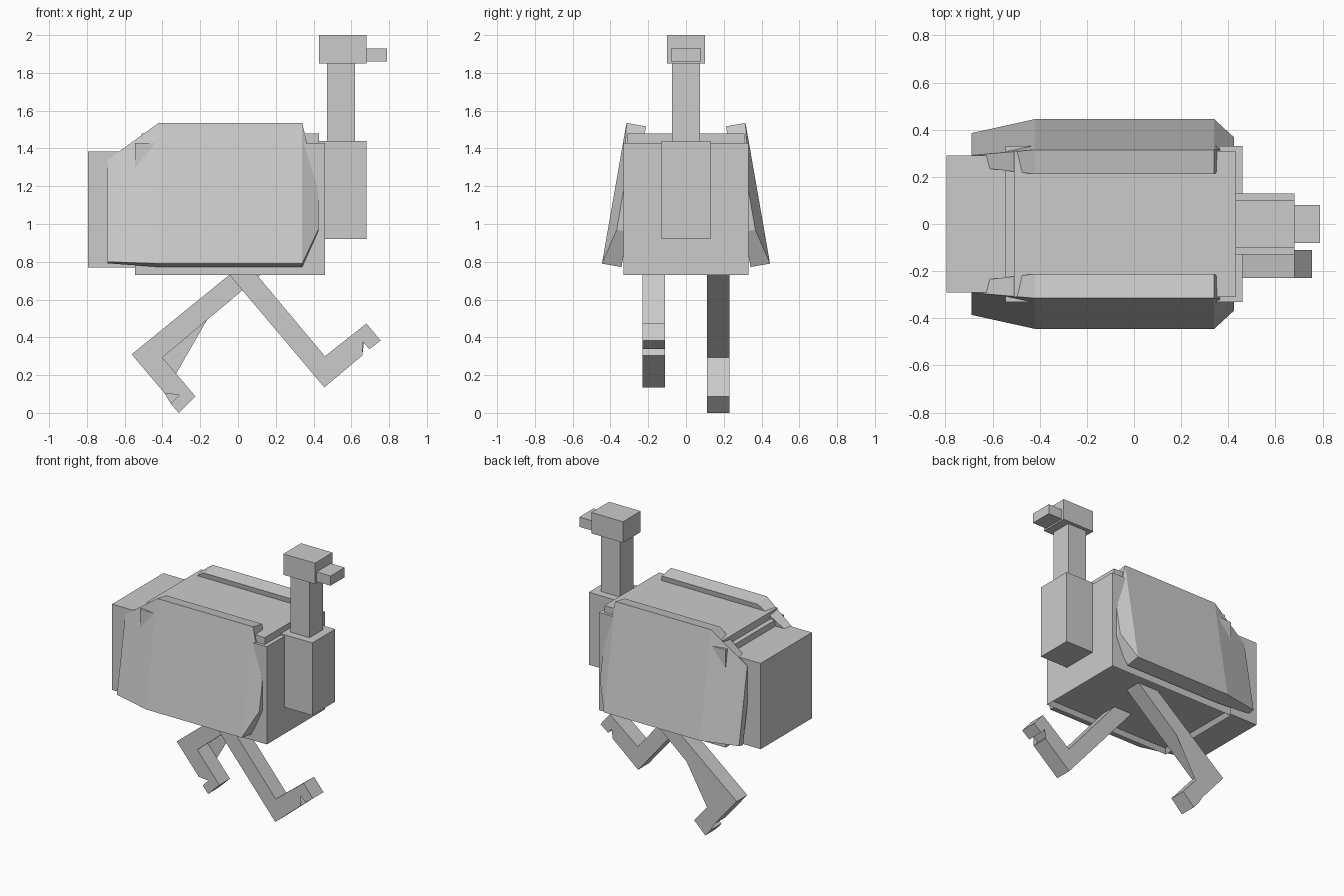
import bpy, bmesh, math

if "Cube" in bpy.data.objects:
    bpy.data.objects.remove(bpy.data.objects["Cube"])


def finish(bm, name):
    bmesh.ops.recalc_face_normals(bm, faces=bm.faces)
    me = bpy.data.meshes.new(name)
    bm.to_mesh(me)
    bm.free()
    ob = bpy.data.objects.new(name, me)
    bpy.context.collection.objects.link(ob)
    return ob


def box(name, x, half_y, z, recess=None):
    """Box from x and z ranges, centred on y; recess = (rim, depth) hollows the underside."""
    bm = bmesh.new()
    bmesh.ops.create_cube(bm, size=1)
    for v in bm.verts:
        v.co = (x[v.co.x > 0], math.copysign(half_y, v.co.y), z[v.co.z > 0])
    if recess:
        bottom = min(bm.faces, key=lambda f: f.calc_center_median().z)
        bmesh.ops.inset_region(bm, faces=[bottom], thickness=recess[0])
        for v in bottom.verts:
            v.co.z += recess[1]
    return finish(bm, name)


def loft(name, loop_a, loop_b):
    """Solid between two matching loops of points."""
    bm = bmesh.new()
    a = [bm.verts.new(p) for p in loop_a]
    b = [bm.verts.new(p) for p in loop_b]
    bm.faces.new(a)
    bm.faces.new(b[::-1])
    for i in range(len(a)):
        j = (i + 1) % len(a)
        bm.faces.new((a[i], b[i], b[j], a[j]))
    bmesh.ops.connect_verts_concave(bm, faces=bm.faces[:])
    return finish(bm, name)


# Body, back slab and tail
box("body", (-0.545, 0.46), 0.33, (0.73, 1.43), recess=(0.03, 0.03))
box("back_slab", (-0.51, 0.43), 0.31, (1.40, 1.48))
box("tail", (-0.795, -0.51), 0.29, (0.77, 1.385))

# Neck, head and beak
box("neck_base", (0.43, 0.68), 0.13, (0.92, 1.44))
box("neck", (0.47, 0.62), 0.075, (1.44, 1.85))
box("head", (0.43, 0.68), 0.10, (1.85, 2.0))
box("beak", (0.68, 0.79), 0.08, (1.86, 1.93))

# Wings: flared panels; each point is (x, distance down the panel, outer inset)
TILT, HINGE_Y, HINGE_Z, THICK = math.radians(9.9), 0.315, 1.535, 0.105
wing = [(-0.42, 0, 0), (0.34, 0, 0), (0.425, 0.362, 0.046), (0.425, 0.566, 0.046),
        (0.34, 0.756, 0), (-0.42, 0.756, 0), (-0.69, 0.736, 0.057), (-0.69, 0.188, 0.057)]


def wing_point(x, d, w, side):
    s, c = math.sin(TILT), math.cos(TILT)
    return (x, side * (HINGE_Y + d * s - w * c), HINGE_Z - d * c - w * s)


for side, name in ((-1, "right_wing"), (1, "left_wing")):
    bm = bmesh.new()
    outer = [bm.verts.new(wing_point(x, d, w, side)) for x, d, w in wing]
    inner = [bm.verts.new(wing_point(x, d, THICK, side)) for x, d, w in wing]
    # outer skin: front bevel, flat middle, rear bevel
    for idx in ((1, 2, 3), (1, 3, 4), (0, 1, 4, 5), (0, 5, 6), (0, 6, 7)):
        bm.faces.new([outer[i] for i in idx])
    bm.faces.new(inner[::-1])
    for i in range(8):
        j = (i + 1) % 8
        bm.faces.new((outer[i], outer[j], inner[j], inner[i]))
    finish(bm, name)

# Legs: side profiles (x, z) with a toe notch
right_leg = [(-0.07, 0.76), (0.457, 0.135), (0.658, 0.304), (0.622, 0.345),
             (0.661, 0.378), (0.695, 0.337), (0.755, 0.383), (0.68, 0.473),
             (0.46, 0.30), (0.075, 0.76)]
left_leg = [(-0.01, 0.76), (-0.563, 0.31), (-0.388, 0.103), (-0.346, 0.14),
            (-0.309, 0.098), (-0.357, 0.05), (-0.314, 0.0), (-0.225, 0.087),
            (-0.40, 0.293), (0.155, 0.76)]
for name, profile, y in (("right_leg", right_leg, -0.17), ("left_leg", left_leg, 0.17)):
    loft(name, [(x, y - 0.06, z) for x, z in profile],
         [(x, y + 0.06, z) for x, z in profile])
